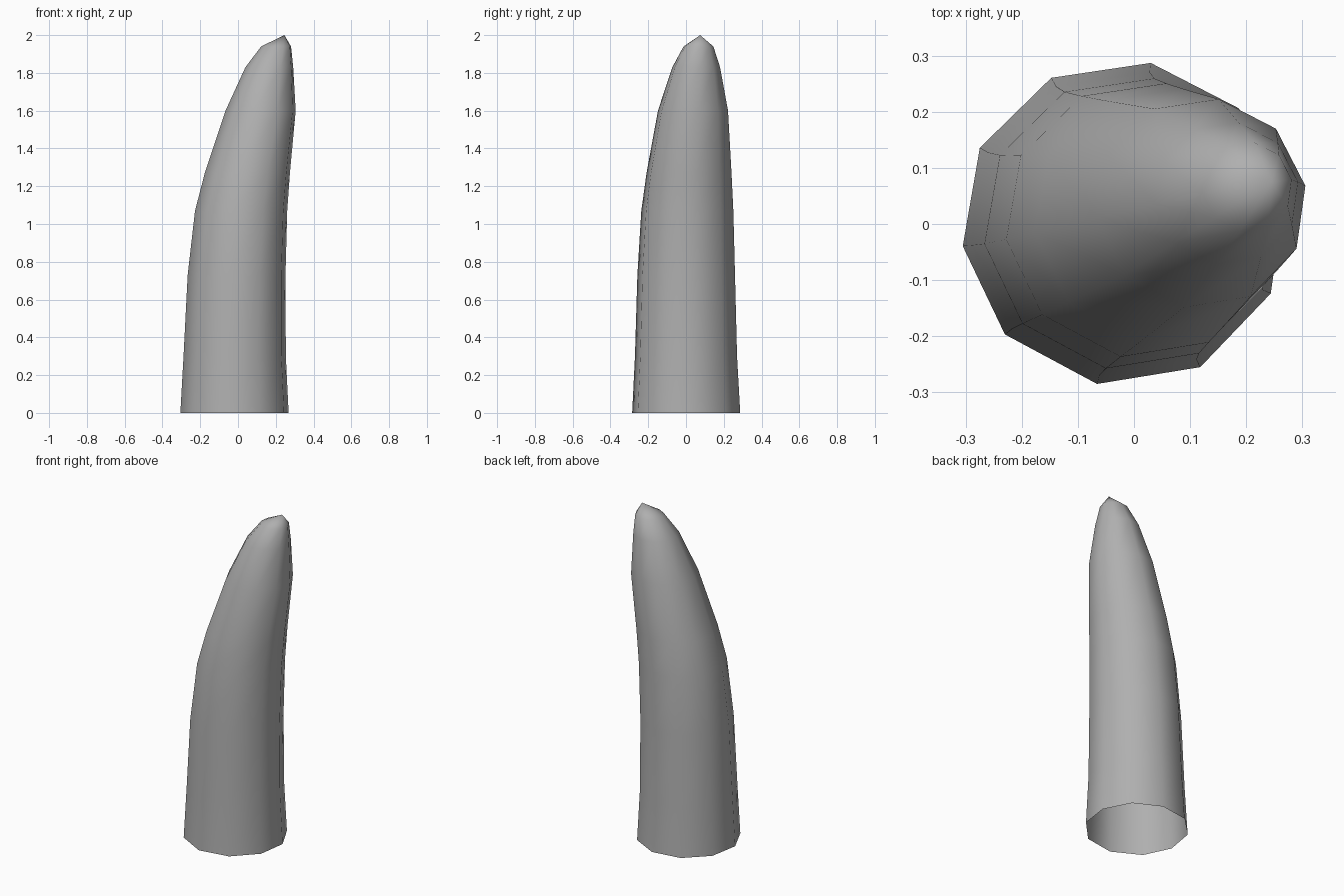
import bpy, bmesh
from math import sin, cos, radians

if "Cube" in bpy.data.objects:
    bpy.data.objects.remove(bpy.data.objects["Cube"])

# directions of the ten slightly uneven side edges, in degrees
ANGLES = [9.5, 45, 80.5, 116.5, 152.3, 188, 223, 260.5, 298, 334.5]
SIDES = len(ANGLES)
# cross-sections of the bent spike: z, centre x, centre y, radius
RINGS = [
    (0.00, -0.018, 0.001, 0.290),
    (0.30, -0.017, 0.000, 0.274),
    (0.73, -0.007, 0.001, 0.262),
    (1.07, 0.017, 0.007, 0.247),
    (1.27, 0.050, 0.016, 0.228),
    (1.60, 0.120, 0.037, 0.188),
    (1.83, 0.166, 0.054, 0.128),
    (1.94, 0.202, 0.066, 0.080),
]
TIP = (0.245, 0.075, 2.0)

bm = bmesh.new()

# ten-sided rings, open at the base
loops = []
for z, cx, cy, r in RINGS:
    loops.append([bm.verts.new((cx + r * cos(radians(a)), cy + r * sin(radians(a)), z))
                  for a in ANGLES])

# side walls
for low, high in zip(loops, loops[1:]):
    for i in range(SIDES):
        j = (i + 1) % SIDES
        bm.faces.new((low[i], low[j], high[j], high[i]))

# pointed tip
tip = bm.verts.new(TIP)
for i in range(SIDES):
    bm.faces.new((loops[-1][i], loops[-1][(i + 1) % SIDES], tip))

for f in bm.faces:
    f.smooth = True

mesh = bpy.data.meshes.new("curved_spike")
bm.to_mesh(mesh)
bm.free()
spike = bpy.data.objects.new("curved_spike", mesh)
bpy.context.collection.objects.link(spike)

# dark grey surface
grey = bpy.data.materials.new("dark_grey")
grey.diffuse_color = (0.43, 0.43, 0.43, 1)
grey.use_nodes = True
grey.node_tree.nodes["Principled BSDF"].inputs["Base Color"].default_value = grey.diffuse_color
mesh.materials.append(grey)
